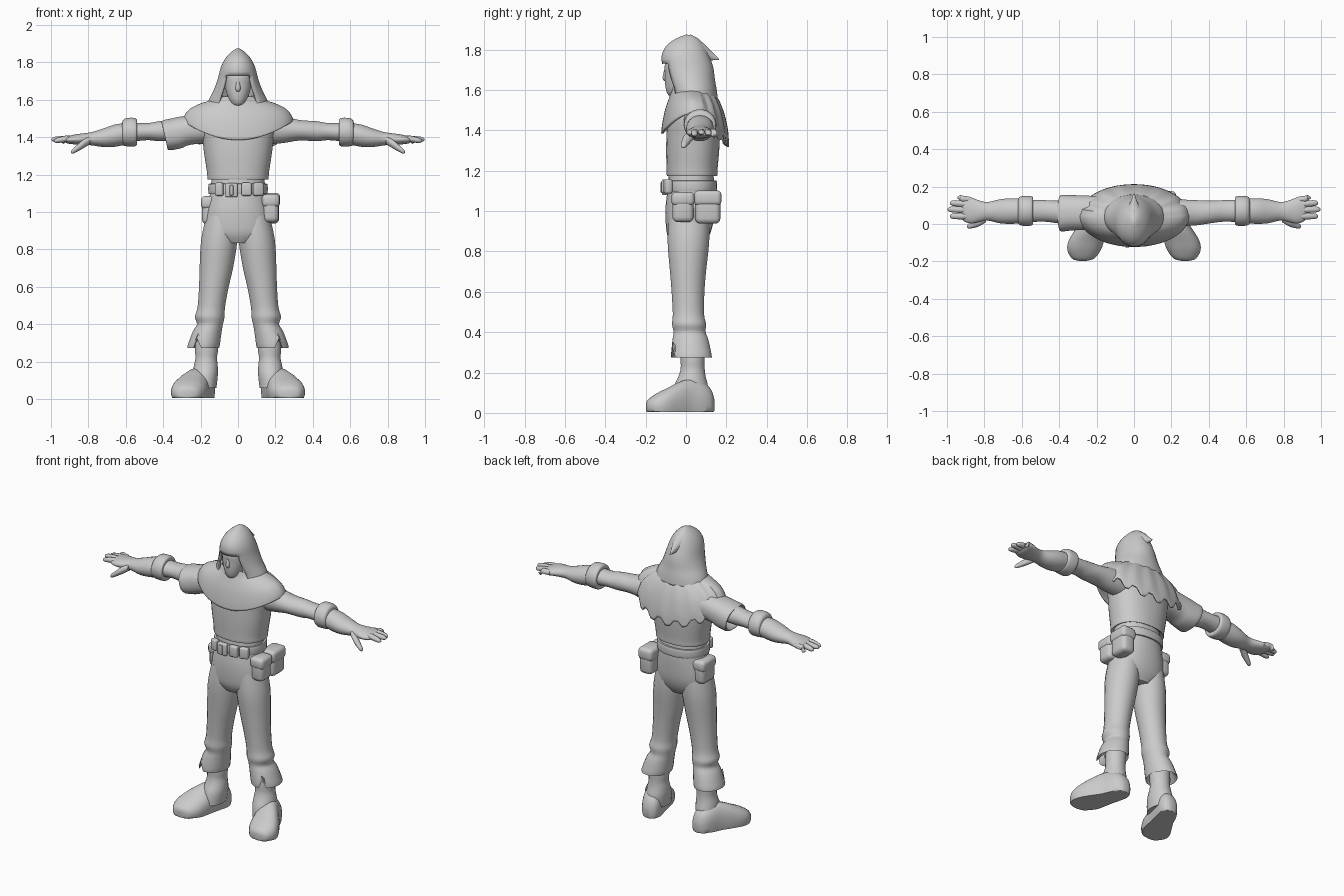
import bpy, bmesh, math
from mathutils import Vector

cloth = bpy.data.materials.new("plain_grey")
cloth.diffuse_color = (0.6, 0.6, 0.6, 1)


def finish(name, bm, mirror=False, solid=0, angle=45):
    bmesh.ops.recalc_face_normals(bm, faces=bm.faces)
    me = bpy.data.meshes.new(name)
    bm.to_mesh(me)
    bm.free()
    me.materials.append(cloth)
    ob = bpy.data.objects.new(name, me)
    bpy.context.collection.objects.link(ob)
    if solid:
        m = ob.modifiers.new("thickness", 'SOLIDIFY')
        m.thickness, m.offset = solid, 0
    if mirror:
        ob.modifiers.new("mirror", 'MIRROR').use_bisect_axis[0] = False
    bpy.context.view_layer.objects.active = ob
    ob.select_set(True)
    bpy.ops.object.shade_smooth_by_angle(angle=math.radians(angle))
    ob.select_set(False)
    return ob


def spline(rows, steps):
    """Smoothly interpolate between the given rows."""
    out = []
    for i in range(len(rows) - 1):
        p = [rows[max(0, min(len(rows) - 1, i + k))] for k in (-1, 0, 1, 2)]
        for s in range(steps):
            t = s / steps
            out.append([0.5 * (2 * b + (c - a) * t + (2 * a - 5 * b + 4 * c - d) * t * t
                               + (3 * b - a - 3 * c + d) * t ** 3) for a, b, c, d in zip(*p)])
    return out + [list(rows[-1])]


def loft(name, rows, axis='z', n=24, steps=3, power=1.0, mirror=False, tweak=None,
         keep=None, solid=0):
    """Skin elliptical rings (cx, cy, cz, ra, rb) placed across an axis."""
    bm = bmesh.new()
    rings = []
    for cx, cy, cz, ra, rb in spline(rows, steps):
        ring = []
        for k in range(n):
            a = 2 * math.pi * (k + 0.5) / n
            c, s = math.cos(a), math.sin(a)
            u = ra * math.copysign(abs(c) ** power, c)
            v = rb * math.copysign(abs(s) ** power, s)
            co = {'z': (u, v, 0), 'x': (0, u, v), 'y': (u, 0, v)}[axis]
            p = Vector((cx, cy, cz)) + Vector(co)
            if tweak:
                p = tweak(p, a)
            ring.append(bm.verts.new(p))
        rings.append(ring)
    for r0, r1 in zip(rings, rings[1:]):
        for k in range(n):
            a = 2 * math.pi * (k + 1) / n
            j = (k + 1) % n
            if keep is None or keep((r0[k].co + r1[j].co) / 2, a):
                bm.faces.new((r0[k], r0[j], r1[j], r1[k]))
    if not keep:
        bm.faces.new(rings[0])
    bm.faces.new(rings[-1])
    return finish(name, bm, mirror, solid)


def box(name, centre, size, bevel, turn=0):
    bm = bmesh.new()
    bmesh.ops.create_cube(bm, size=1)
    for v in bm.verts:
        v.co = Vector((v.co.x * size[0], v.co.y * size[1], v.co.z * size[2]))
    bmesh.ops.bevel(bm, geom=bm.edges[:], offset=bevel, segments=3, profile=0.5, affect='EDGES')
    ob = finish(name, bm)
    ob.location = centre
    ob.rotation_euler.z = turn
    return ob


# Torso, with the shirt hem flaring over the waist
loft("shirt", [(0, .03, 1.19, .14, .11), (0, .03, 1.175, .163, .125), (0, .03, 1.21, .166, .127),
               (0, .033, 1.3, .18, .132), (0, .035, 1.38, .19, .132), (0, .035, 1.46, .2, .125),
               (0, .035, 1.53, .17, .105), (0, .03, 1.59, .09, .08)], n=32, power=.88)
loft("hips", [(0, .025, 1.2, .14, .11), (0, .025, 1.1, .15, .118), (0, .02, 1.02, .168, .122),
              (0, .017, .94, .178, .118), (0, .012, .88, .165, .105), (0, .01, .835, .09, .08)],
     n=32, power=.9)


# Trousers with a slit cuff, then boots
def slit(p, a):
    if p.z < .32 and abs(a - 1.62 * math.pi) < .14:
        p.z += .05
    return p


loft("trouser_leg", [(.085, .015, .98, .085, .1), (.1, .012, .85, .098, .104), (.116, .01, .7, .09, .09),
                     (.129, .01, .6, .08, .082), (.143, .012, .49, .074, .078),
                     (.151, .015, .44, .08, .085), (.15, .018, .40, .07, .08),
                     (.165, .022, .36, .078, .09), (.185, .027, .28, .087, .102),
                     (.183, .027, .285, .078, .092), (.175, .027, .34, .055, .06)],
     mirror=True, tweak=slit)
loft("boot_shaft", [(.165, .035, .36, .055, .058), (.168, .033, .27, .062, .06), (.17, .033, .22, .058, .06),
                    (.172, .03, .18, .064, .068), (.175, .025, .13, .068, .085), (.18, .02, .06, .065, .09)],
     mirror=True)


def flat_sole(p, a):
    p.z = max(p.z, 0.005)
    return p


loft("boot_foot", [(.275, -.197, .03, .02, .02), (.272, -.185, .03, .06, .04), (.267, -.14, .035, .09, .065),
                   (.255, -.09, .04, .095, .085), (.232, -.03, .045, .083, .11), (.205, .03, .05, .07, .12),
                   (.185, .09, .05, .062, .1), (.178, .125, .045, .045, .07), (.177, .14, .04, .02, .03)],
     axis='y', power=.85, mirror=True, tweak=flat_sole)

# Arms with rolled cuffs and gloves
loft("arm", [(.14, .06, 1.44, .075, .08), (.24, .06, 1.44, .072, .072), (.33, .06, 1.437, .068, .055),
             (.42, .065, 1.432, .06, .054), (.48, .07, 1.43, .058, .046), (.56, .07, 1.427, .06, .05)],
     axis='x', mirror=True)
loft("glove_cuff", [(.545, .07, 1.427, .045, .04), (.54, .07, 1.427, .072, .066), (.555, .07, 1.427, .08, .077),
                    (.595, .07, 1.427, .08, .076), (.615, .07, 1.424, .073, .068), (.62, .07, 1.42, .055, .05)],
     axis='x', mirror=True)
loft("glove_forearm", [(.6, .07, 1.418, .066, .058), (.66, .069, 1.408, .069, .06), (.72, .068, 1.397, .064, .05),
                       (.78, .068, 1.392, .05, .036), (.82, .068, 1.39, .056, .032),
                       (.87, .072, 1.388, .07, .027), (.91, .083, 1.386, .068, .02), (.925, .085, 1.386, .05, .012)],
     axis='x', mirror=True)
for i, (y, tip, z) in enumerate([(.14, .945, 1.375), (.112, .985, 1.383), (.078, .997, 1.387), (.042, .985, 1.38)]):
    base = .085 + (y - .09) * .9
    loft(f"finger_{i + 1}", [(.87, base, 1.388, .015, .015), (.92, (base + y) / 2, 1.391, .018, .017),
                             (tip - .015, y, z + .002, .015, .013), (tip, y, z, .004, .004)],
         axis='x', n=10, mirror=True)
loft("thumb", [(.79, .035, 1.385, .025, .022), (.83, .01, 1.362, .024, .024), (.865, -.005, 1.337, .018, .018),
               (.885, -.012, 1.324, .013, .013), (.893, -.013, 1.32, .003, .003)],
     axis='x', n=12, mirror=True)

# Loose short sleeve on one side only
loft("loose_sleeve", [(-.15, .06, 1.45, .09, .08), (-.25, .06, 1.44, .092, .08), (-.33, .06, 1.42, .095, .082),
                      (-.385, .058, 1.41, .098, .08), (-.388, .058, 1.41, .085, .068),
                      (-.34, .06, 1.42, .06, .05)], axis='x', power=.85,
     tweak=lambda p, a: Vector((p.x + .06 * (1.41 - p.z) / .08 * (p.x < -.3) * .3, p.y, p.z)))

# Shoulder cape: draped rings running down to a hem, ragged at the back
bm = bmesh.new()
N = 64
rows = spline([(.12, .035, .1, -.08), (.15, .035, .105, .08), (.205, .04, .122, .24), (.257, .043, .142, .48),
               (.283, .045, .157, .78), (.29, .045, .162, 1)], 3)
rings = []
for rx, cy, ry, f in rows:
    ring = []
    for k in range(N):
        a = 2 * math.pi * k / N
        s = math.sin(a)
        hem = 1.485 - (.1 * s * s if s < 0 else .15 * s)
        if s > .15:
            hem += .018 * (1 if (k // 2) % 2 else -1)
        ring.append(bm.verts.new((rx * math.cos(a), cy + ry * s, 1.6 + f * (hem - 1.6))))
    rings.append(ring)
for r0, r1 in zip(rings, rings[1:]):
    for k in range(N):
        bm.faces.new((r0[k], r0[(k + 1) % N], r1[(k + 1) % N], r1[k]))
finish("shoulder_cape", bm, solid=.012)


# Hood, open at the front below the brow, with a pointed tail behind
def outside_opening(p, a):
    return not (math.sin(a) < 0 and abs(math.cos(a)) < .56 and p.z < 1.725)


loft("hood", [(0, .04, 1.555, .165, .112), (0, .035, 1.6, .15, .112), (0, .022, 1.65, .125, .116),
              (0, .01, 1.71, .103, .12), (0, -.003, 1.77, .087, .112), (0, -.003, 1.815, .065, .09),
              (0, .005, 1.848, .036, .055), (0, .012, 1.868, .008, .012)],
     n=32, keep=outside_opening, solid=.012)
loft("hood_tail", [(0, 0, 1.81, .05, .045), (0, .07, 1.795, .042, .05), (0, .12, 1.772, .018, .026),
                   (0, .164, 1.752, .003, .003)], axis='y', n=12)
loft("face", [(0, -.045, 1.565, .022, .03), (0, -.045, 1.585, .042, .05), (0, -.04, 1.63, .06, .064),
              (0, -.035, 1.68, .072, .07), (0, -.03, 1.73, .075, .075), (0, -.02, 1.77, .06, .06)])
loft("nose", [(0, -.1, 1.645, .008, .008), (0, -.103, 1.66, .014, .013), (0, -.098, 1.7, .009, .01)], n=10)
loft("neck", [(0, .01, 1.5, .075, .07), (0, .0, 1.6, .06, .06)], n=20)

# Belt, buckle and small front pockets
loft("belt", [(0, .025, 1.1, .145, .11), (0, .025, 1.097, .157, .127), (0, .025, 1.125, .16, .13),
              (0, .025, 1.15, .157, .127), (0, .025, 1.148, .145, .11)], n=32, power=.9)
box("buckle", (-.035, -.105, 1.117), (.065, .03, .075), .008)
box("buckle_bar", (-.035, -.12, 1.117), (.02, .012, .055), .004)
for i, (x, y, w, turn) in enumerate([(.045, -.103, .055, .0), (.108, -.09, .055, .3), (-.1, -.09, .045, -.3)]):
    box(f"belt_pocket_{i + 1}", (x, y, 1.122), (w, .035, .07), .01, turn)

# Hip pouches with flaps
for name, c, size in [("left_front_pouch", (.175, -.015, 1.02), (.085, .105, .15)),
                      ("left_back_pouch", (.175, .108, 1.02), (.09, .125, .165)),
                      ("right_pouch", (-.15, .035, 1.01), (.085, .13, .15))]:
    box(name, c, size, .026)
    box(name + "_flap", (c[0], c[1], c[2] + size[2] * .27), (size[0] + .01, size[1] + .01, size[2] * .46), .022)
